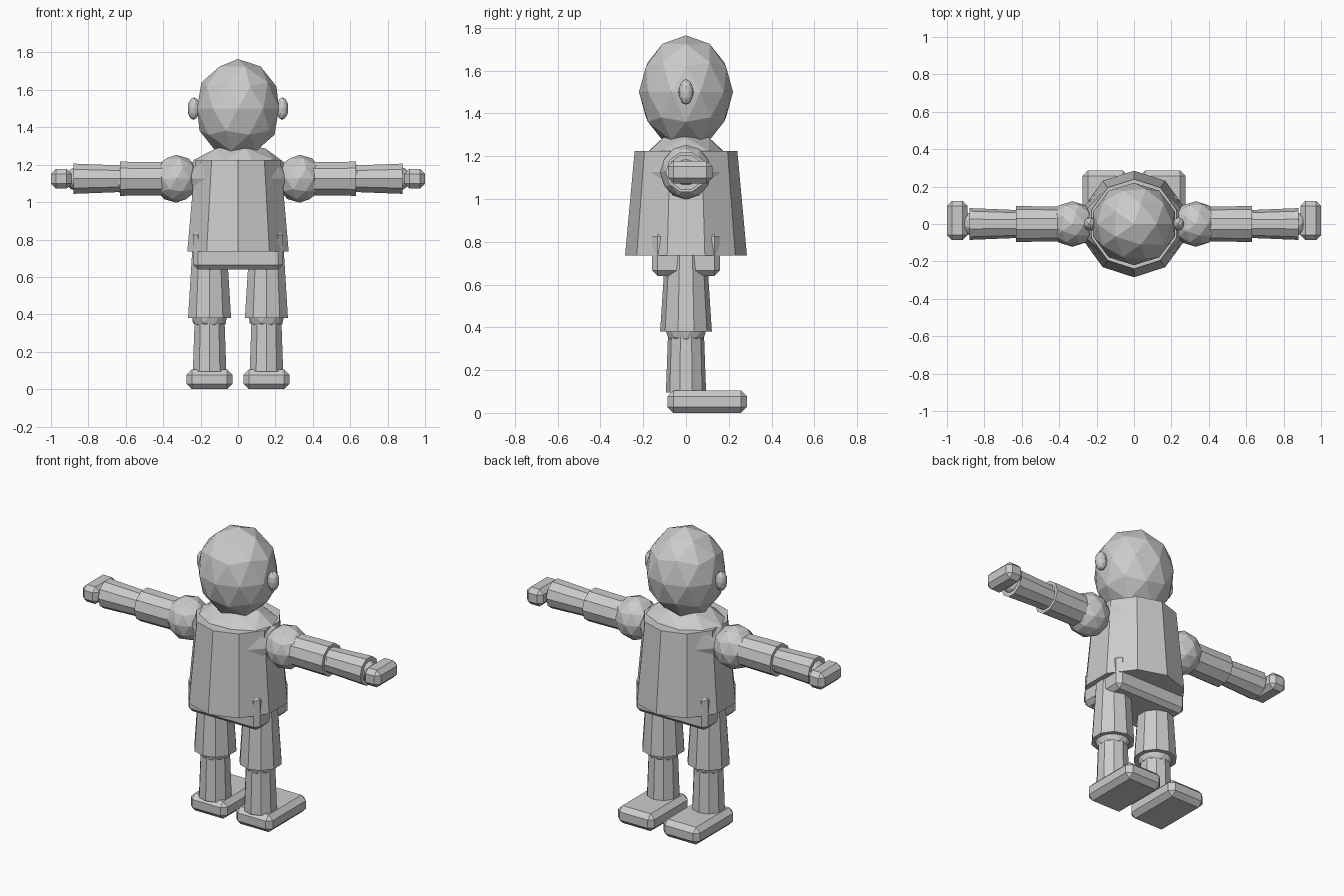
import bpy, bmesh
from mathutils import Matrix, Vector

if "Cube" in bpy.data.objects:
    bpy.data.objects.remove(bpy.data.objects["Cube"])


def make_object(name, bm):
    mesh = bpy.data.meshes.new(name)
    bmesh.ops.recalc_face_normals(bm, faces=bm.faces)
    bm.to_mesh(mesh)
    bm.free()
    ob = bpy.data.objects.new(name, mesh)
    bpy.context.collection.objects.link(ob)
    return ob


def ball(name, center, radii):
    bm = bmesh.new()
    bmesh.ops.create_icosphere(
        bm, subdivisions=2, radius=1,
        matrix=Matrix.Translation(center) @ Matrix.Diagonal((*radii, 1)))
    return make_object(name, bm)


def tube(name, start, end, r_start, r_end):
    """Ten-sided tapered limb between two points."""
    start, end = Vector(start), Vector(end)
    axis = end - start
    rot = Matrix.Identity(4)
    if abs(axis.x) > abs(axis.z):
        rot = Matrix.Rotation(1.5707963 if axis.x > 0 else -1.5707963, 4, 'Y')
    elif axis.z < 0:
        rot = Matrix.Rotation(3.14159265, 4, 'Y')
    bm = bmesh.new()
    bmesh.ops.create_cone(
        bm, cap_ends=True, segments=10, radius1=r_start, radius2=r_end,
        depth=axis.length, matrix=Matrix.Translation((start + end) / 2) @ rot)
    return make_object(name, bm)


def block(name, low, high, bevel):
    low, high = Vector(low), Vector(high)
    bm = bmesh.new()
    bmesh.ops.create_cube(
        bm, size=1,
        matrix=Matrix.Translation((low + high) / 2) @ Matrix.Diagonal((*(high - low), 1)))
    bmesh.ops.bevel(bm, geom=bm.edges[:], offset=bevel, segments=1,
                    affect='EDGES', profile=0.5)
    return make_object(name, bm)


# Head and body
ball("head", (0, 0, 1.5), (0.23, 0.22, 0.265))
ball("chest", (0, 0, 1.125), (0.28, 0.215, 0.19))
tube("torso", (0, 0, 0.735), (0, 0, 1.225), 0.285, 0.24)
block("pelvis", (-0.24, -0.158, 0.64), (0.24, 0.158, 0.85), 0.025)

# Paired parts
ARM_Z = 1.125
for s, side in ((-1, "left"), (1, "right")):
    # Ear
    ball(side + "_ear", (s * 0.237, 0, 1.5), (0.033, 0.035, 0.06))

    # Arm
    ball(side + "_shoulder", (s * 0.33, 0, ARM_Z), (0.125, 0.122, 0.128))
    tube(side + "_upper_arm", (s * 0.33, 0, ARM_Z), (s * 0.63, 0, ARM_Z), 0.092, 0.096)
    ball(side + "_elbow", (s * 0.61, 0, ARM_Z), (0.08, 0.08, 0.08))
    tube(side + "_forearm", (s * 0.61, 0, ARM_Z), (s * 0.88, 0, ARM_Z), 0.074, 0.085)
    ball(side + "_wrist", (s * 0.86, 0, ARM_Z), (0.065, 0.065, 0.065))
    x = sorted((s * 0.89, s * 1.0))
    block(side + "_hand", (x[0], -0.085, ARM_Z - 0.052), (x[1], 0.123, ARM_Z + 0.052), 0.026)

    # Leg
    tube(side + "_thigh", (s * 0.152, 0, 0.75), (s * 0.152, 0, 0.38), 0.097, 0.121)
    ball(side + "_knee", (s * 0.152, 0, 0.40), (0.1, 0.1, 0.1))
    tube(side + "_shin", (s * 0.152, 0, 0.40), (s * 0.152, 0, 0.095), 0.083, 0.094)
    x = sorted((s * 0.03, s * 0.275))
    block(side + "_foot", (x[0], -0.087, 0), (x[1], 0.285, 0.105), 0.028)
